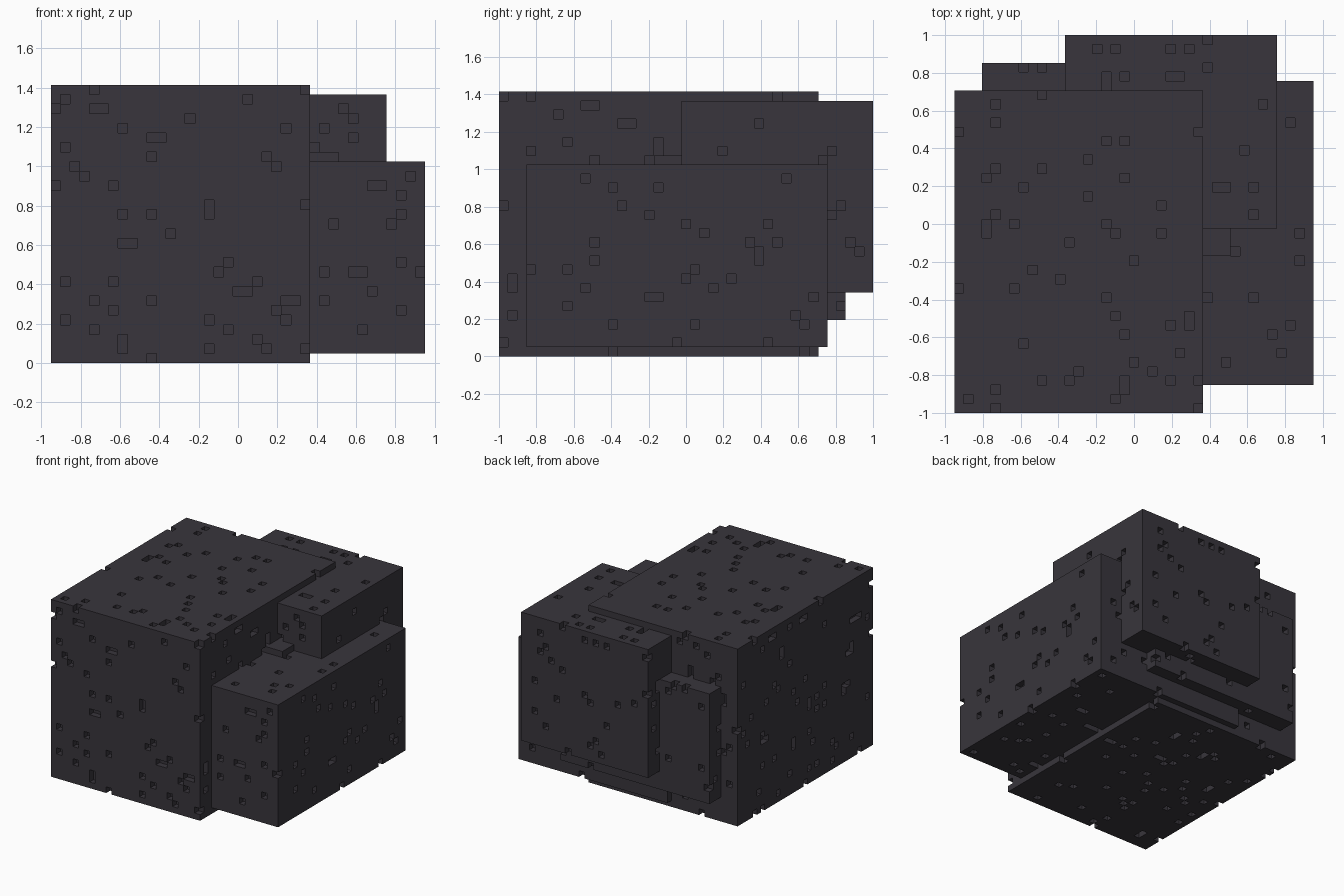
import bpy, bmesh, random
from mathutils import Vector

if "Cube" in bpy.data.objects:
    bpy.data.objects.remove(bpy.data.objects["Cube"], do_unlink=True)

random.seed(7)
SIZE = (39, 41, 29)            # overall size in cells
S = 2 / 41                     # cell edge length

# One dark stone colour
stone = bpy.data.materials.new("dark stone")
stone.use_nodes = True
COLOUR = (0.040, 0.036, 0.045, 1)
stone.diffuse_color = COLOUR
bsdf = stone.node_tree.nodes["Principled BSDF"]
bsdf.inputs["Base Color"].default_value = COLOUR
bsdf.inputs["Roughness"].default_value = 0.9

# Four overlapping blocks: low corner and high corner, in cells
BLOCKS = {
    "main_block": ((0, 0, 0), (27, 35, 29)),
    "side_block": ((12, 3, 1), (39, 36, 21)),
    "rear_block": ((12, 20, 7), (35, 41, 28)),
    "core_block": ((3, 17, 4), (30, 38, 22)),
}

# Pits in the front, as x, z cells
front_main = [
    (4, 28), (1, 27), (0, 26), (4, 26), (5, 26), (20, 27), (26, 28), (14, 25), (7, 24),
    (10, 23), (11, 23), (24, 24), (1, 22), (10, 21), (22, 21), (23, 20), (2, 20), (3, 19),
    (0, 18), (6, 18), (26, 16), (16, 15), (16, 16), (7, 15), (10, 15), (12, 13), (7, 12),
    (8, 12), (18, 10), (17, 9), (1, 8), (6, 8), (21, 8), (19, 7), (20, 7), (4, 6), (10, 6),
    (24, 6), (25, 6), (23, 5), (6, 5), (1, 4), (16, 4), (24, 4), (4, 3), (18, 3), (21, 2),
    (7, 1), (7, 2), (16, 1), (22, 1), (26, 1), (10, 0)]
front_others = [
    (37, 19), (33, 18), (34, 18), (36, 17), (36, 15), (29, 14), (35, 14), (36, 10), (28, 9),
    (31, 9), (32, 9), (38, 9), (33, 7), (28, 6), (36, 5), (32, 3),
    (30, 26), (31, 25), (28, 24), (31, 23), (27, 22)]

# Pits in the +x side, as y, z cells
side_main = [
    (0, 28), (3, 28), (9, 27), (10, 27), (6, 26), (13, 25), (14, 25), (7, 23), (17, 22),
    (17, 23), (3, 22), (10, 21), (16, 21), (30, 28), (0, 16), (1, 7), (1, 8), (1, 4),
    (0, 1), (12, 0), (33, 0)]
side_others = [
    (28, 25), (24, 22), (36, 22), (35, 21), (37, 16), (36, 15), (38, 12), (39, 11), (37, 5),
    (9, 19), (31, 19), (12, 18), (17, 18), (13, 16), (16, 15), (20, 14), (29, 14), (22, 13),
    (10, 12), (27, 12), (30, 12), (28, 10), (28, 11), (10, 10), (7, 9), (3, 9), (21, 9),
    (20, 8), (25, 8), (9, 7), (23, 7), (16, 6), (17, 6), (34, 6), (7, 5), (32, 4), (12, 3),
    (21, 3), (33, 3), (19, 1), (29, 1)]

# Pits in the top, as x, y cells
top_main = [
    (9, 34), (4, 33), (4, 31), (0, 30), (26, 30), (16, 29), (18, 29), (14, 27), (4, 26),
    (9, 26), (3, 25), (18, 25), (7, 24), (14, 23), (22, 22), (4, 21), (16, 20), (6, 20),
    (3, 19), (3, 20), (17, 19), (22, 19), (12, 18), (19, 16), (8, 15), (11, 14), (0, 13),
    (6, 13), (16, 12), (17, 10), (23, 9), (25, 9), (25, 10), (18, 8), (7, 7), (24, 6),
    (19, 5), (13, 4), (21, 4), (9, 3), (12, 3), (23, 3), (26, 3), (18, 2), (18, 3), (4, 2),
    (17, 1), (1, 1), (4, 0), (26, 0)]
top_others = [
    (15, 39), (17, 39), (23, 39), (25, 39), (27, 40), (27, 37), (16, 35), (16, 36), (18, 36),
    (23, 36), (24, 36), (33, 33), (31, 28), (28, 24), (29, 24), (32, 24), (32, 21), (7, 37),
    (9, 37), (36, 31), (37, 19), (30, 17), (37, 16), (27, 12), (32, 12), (36, 9), (34, 8),
    (35, 6), (29, 5)]


def box_cells(low, high):
    return {(i, j, k) for i in range(low[0], high[0])
            for j in range(low[1], high[1]) for k in range(low[2], high[2])}


def step(cell, axis, sign):
    c = list(cell)
    c[axis] += sign
    return tuple(c)


def first_hit(solid, axis, sign, pair):
    """First solid cell met when drilling along the axis."""
    order = range(SIZE[axis]) if sign > 0 else reversed(range(SIZE[axis]))
    for n in order:
        c = list(pair)
        c.insert(axis, n)
        if tuple(c) in solid:
            return tuple(c)


# Each block owns the cells not taken by an earlier block
owned, solid = {}, set()
for name, (low, high) in BLOCKS.items():
    owned[name] = box_cells(low, high) - solid
    solid |= owned[name]

# Placed pits on the front, side and top
pits = set()
for axis, sign, pairs in ((1, 1, front_main), (1, 1, front_others),
                          (0, -1, side_main), (0, -1, side_others),
                          (2, -1, top_main), (2, -1, top_others)):
    pits |= {first_hit(solid, axis, sign, p) for p in pairs}

# Scattered pits on the back, the -x side and the underside
placed_sides = ((0, 1), (1, -1), (2, 1))
scatter_sides = ((0, -1), (1, 1), (2, -1))
for cell in sorted(solid):
    if any(step(cell, a, s) not in solid for a, s in placed_sides):
        continue
    if any(step(cell, a, s) not in solid for a, s in scatter_sides) and random.random() < 0.055:
        pits.add(cell)
solid -= pits


def cell_face(bm, verts, cell, axis, sign):
    """Add the outward square of a cell on one side."""
    u, v = (axis + 1) % 3, (axis + 2) % 3
    corners = ((0, 0), (1, 0), (1, 1), (0, 1))
    face = []
    for a, b in corners if sign > 0 else corners[::-1]:
        p = list(cell)
        p[axis] += sign > 0
        p[u] += a
        p[v] += b
        key = tuple(p)
        if key not in verts:
            verts[key] = bm.verts.new(Vector((p[0] - SIZE[0] / 2, p[1] - SIZE[1] / 2, p[2])) * S)
        face.append(verts[key])
    bm.faces.new(face)


# Skin each block with its exposed cell faces
for name, cells in owned.items():
    bm, verts = bmesh.new(), {}
    for cell in sorted(cells & solid):
        for axis, sign in placed_sides + scatter_sides:
            if step(cell, axis, sign) not in solid:
                cell_face(bm, verts, cell, axis, sign)
    mesh = bpy.data.meshes.new(name)
    bm.to_mesh(mesh)
    bm.free()
    mesh.materials.append(stone)
    bpy.context.collection.objects.link(bpy.data.objects.new(name, mesh))
